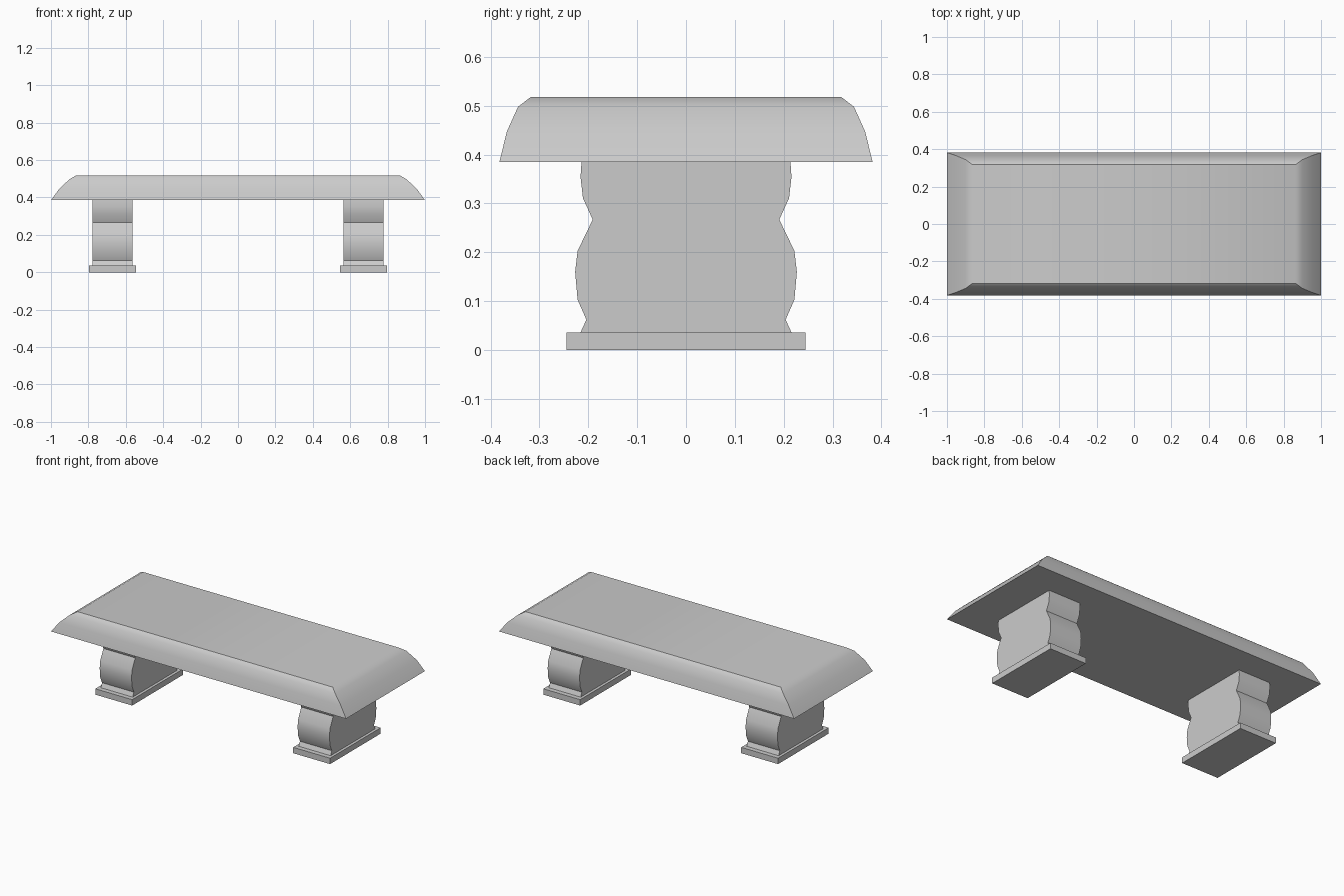
import bpy, bmesh, math

if "Cube" in bpy.data.objects:
    bpy.data.objects.remove(bpy.data.objects["Cube"])


def make_object(name, bm, smooth=False):
    bmesh.ops.recalc_face_normals(bm, faces=bm.faces)
    mesh = bpy.data.meshes.new(name)
    bm.to_mesh(mesh)
    bm.free()
    obj = bpy.data.objects.new(name, mesh)
    bpy.context.collection.objects.link(obj)
    if smooth:
        bpy.ops.object.select_all(action='DESELECT')
        bpy.context.view_layer.objects.active = obj
        obj.select_set(True)
        bpy.ops.object.shade_smooth_by_angle(angle=math.radians(30))
    return obj


def rect_stack(name, levels, cx=0.0, smooth=False):
    """Loft centred rectangles given as (half_x, half_y, z), bottom to top."""
    bm = bmesh.new()
    rings = [[bm.verts.new((cx + sx * hx, sy * hy, z))
              for sx, sy in ((-1, -1), (1, -1), (1, 1), (-1, 1))]
             for hx, hy, z in levels]
    for lo, hi in zip(rings, rings[1:]):
        for i in range(4):
            j = (i + 1) % 4
            bm.faces.new((lo[i], lo[j], hi[j], hi[i]))
    bm.faces.new(rings[0])
    bm.faces.new(rings[-1])
    return make_object(name, bm, smooth)


# Seat slab with rounded-over edges
rect_stack("seat", [(1.0, 0.382, 0.385), (0.955, 0.367, 0.447),
                    (0.90, 0.344, 0.498), (0.865, 0.318, 0.518)], smooth=True)

# Scrolled leg outline: (half_y, z)
leg_profile = [(0.216, 0.036), (0.204, 0.062), (0.222, 0.103), (0.227, 0.16),
               (0.222, 0.203), (0.191, 0.267), (0.211, 0.311), (0.216, 0.354),
               (0.214, 0.385)]

for side, cx in (("left", -0.671), ("right", 0.671)):
    # Leg block
    rect_stack(side + "_leg", [(0.108, y, z) for y, z in leg_profile], cx, smooth=True)
    # Foot plinth
    rect_stack(side + "_foot", [(0.125, 0.245, 0.0), (0.125, 0.245, 0.036)], cx)
